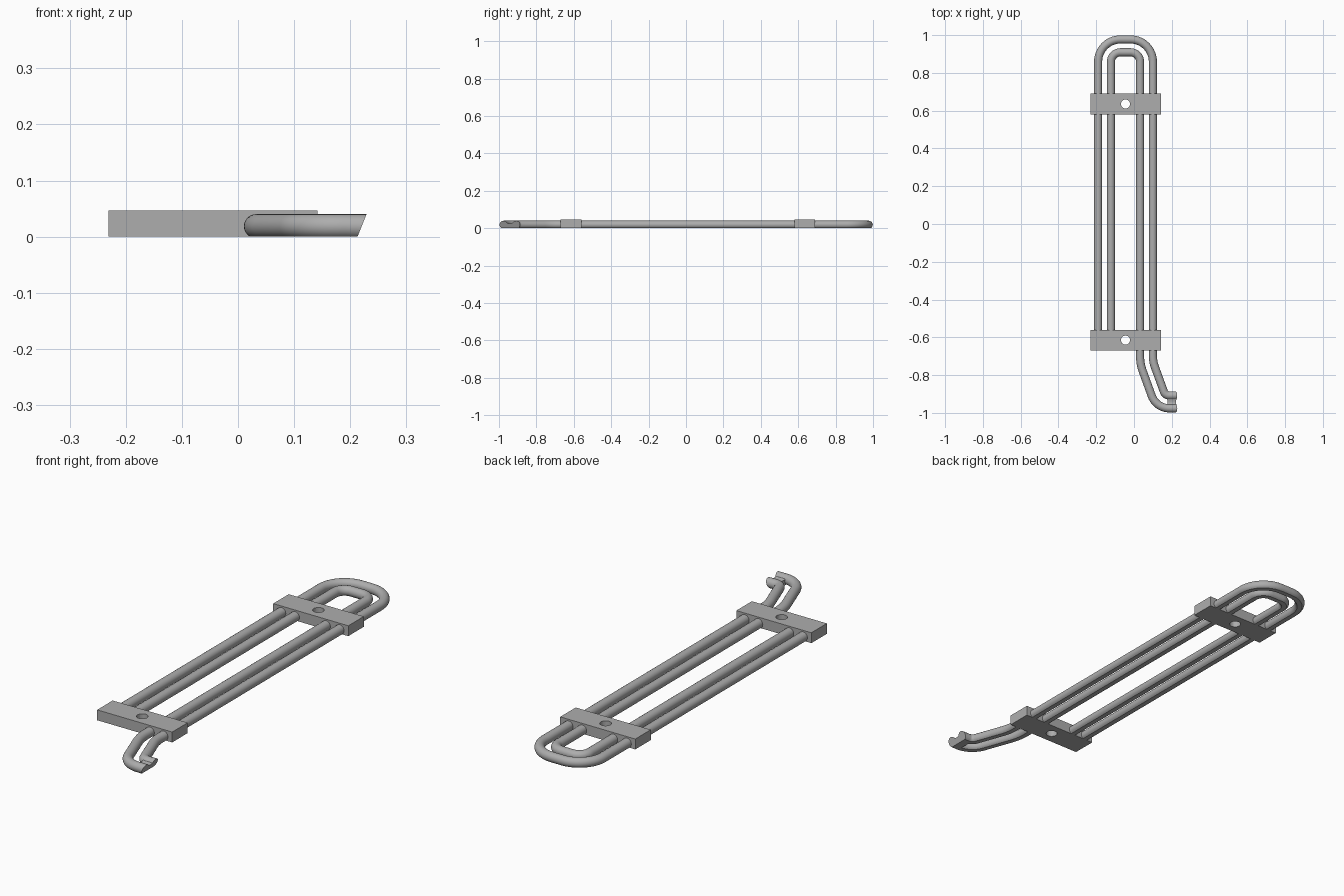
import bpy, bmesh, math
from mathutils import Vector

if "Cube" in bpy.data.objects:
    bpy.data.objects.remove(bpy.data.objects["Cube"], do_unlink=True)

grey = bpy.data.materials.new("satin grey metal")
grey.use_nodes = True
COLOUR = (0.42, 0.42, 0.42, 1)
grey.diffuse_color = COLOUR
grey.node_tree.nodes["Principled BSDF"].inputs["Base Color"].default_value = COLOUR

MID = -0.045        # centre line of the rails
R, ZC = 0.0215, 0.0185
TIP, SLOPE = 0.213, 0.4   # slanted cut at the hook tip


def finish(name, bm):
    bmesh.ops.recalc_face_normals(bm, faces=bm.faces)
    mesh = bpy.data.meshes.new(name)
    bm.to_mesh(mesh)
    bm.free()
    mesh.materials.append(grey)
    ob = bpy.data.objects.new(name, mesh)
    bpy.context.collection.objects.link(ob)
    return ob


def fillet(points, radii, steps=12):
    """Polyline in plan whose inner corners are replaced by arcs."""
    pts = [Vector(p) for p in points]
    out = [pts[0]]
    for a, p, b, r in zip(pts, pts[1:], pts[2:], radii):
        u, v = (a - p).normalized(), (b - p).normalized()
        half = u.angle(v) / 2
        centre = p + (u + v).normalized() * (r / math.sin(half))
        start = p + u * (r / math.tan(half)) - centre
        turn = (p - a).angle_signed(b - p)   # clockwise positive
        for i in range(steps + 1):
            t = -turn * i / steps
            c, s = math.cos(t), math.sin(t)
            out.append(centre + Vector((start.x * c - start.y * s,
                                        start.x * s + start.y * c)))
    return out + [pts[-1]]


def sweep(name, path):
    """Round bar with a flat underside, swept along a plan path."""
    bm = bmesh.new()
    flat = math.asin(ZC / R)
    n = 20
    section = []
    for i in range(n + 1):
        a = -flat + (math.pi + 2 * flat) * i / n
        section.append((R * math.cos(a), ZC + R * math.sin(a)))
    rings = []
    for i, p in enumerate(path):
        d0 = (p - path[max(i - 1, 0)]).normalized()
        d1 = (path[min(i + 1, len(path) - 1)] - p).normalized()
        d = (d0 + d1).normalized()
        side = Vector((d.y, -d.x))
        rings.append([bm.verts.new((p.x + side.x * s, p.y + side.y * s, z))
                      for s, z in section])
    for v in rings[0]:
        v.co.x += SLOPE * v.co.z
    k = len(section)
    for a, b in zip(rings, rings[1:]):
        for j in range(k):
            bm.faces.new((a[j], a[(j + 1) % k], b[(j + 1) % k], b[j]))
    bm.faces.new(rings[0])
    bm.faces.new(rings[-1])
    ob = finish(name, bm)
    bpy.ops.object.select_all(action='DESELECT')
    ob.select_set(True)
    bpy.context.view_layer.objects.active = ob
    bpy.ops.object.shade_smooth_by_angle(angle=math.radians(35))


def rail(name, half, bend, tip_y, first_y, r1, r2):
    """Hook tip, long side, far loop and return side in one bar."""
    right, left, end = MID + half, MID - half, 0.859 + bend
    elbow = right + (first_y - tip_y) * math.tan(math.radians(20))
    sweep(name, fillet(
        [(TIP, tip_y), (elbow, tip_y), (right, first_y), (right, end),
         (left, end), (left, -0.62)], [r2, r1, bend, bend]))


rail("outer_rail", 0.145, 0.118, -0.908, -0.728, 0.18, 0.032)
rail("inner_rail", 0.077, 0.050, -0.976, -0.740, 0.25, 0.10)


# Cross brackets with a round screw hole
def bracket(name, y):
    cu = bpy.data.curves.new(name, 'CURVE')
    cu.dimensions, cu.fill_mode = '2D', 'BOTH'
    cu.extrude = 0.0233
    box = [(x, s * 0.055) for x, s in ((-0.186, -1), (0.187, -1), (0.187, 1), (-0.186, 1))]
    hole = [(0.024 * math.cos(math.tau * i / 24), 0.024 * math.sin(math.tau * i / 24))
            for i in range(24)]
    for loop in (box, hole):
        sp = cu.splines.new('POLY')
        sp.points.add(len(loop) - 1)
        for pt, (x, yy) in zip(sp.points, loop):
            pt.co = (x, yy, 0, 1)
        sp.use_cyclic_u = True
        sp.use_smooth = False
    cu.materials.append(grey)
    ob = bpy.data.objects.new(name, cu)
    ob.location = (MID, y, 0.0233)
    bpy.context.collection.objects.link(ob)


bracket("back_bracket", 0.635)
bracket("front_bracket", -0.615)

# Dished web joining the two hook prongs
bm = bmesh.new()
profile = [(-0.976, 0), (-0.908, 0)]
for i in range(9):
    t = 1 - i / 4
    profile.append((-0.942 + 0.026 * t, 0.025 + 0.009 * t * t))
near = [bm.verts.new((0.177, y, z)) for y, z in profile]
far = [bm.verts.new((TIP + SLOPE * z, y, z)) for y, z in profile]
bm.faces.new(near)
bm.faces.new(far)
for j in range(len(profile)):
    k = (j + 1) % len(profile)
    bm.faces.new((near[j], near[k], far[k], far[j]))
finish("hook_web", bm)
